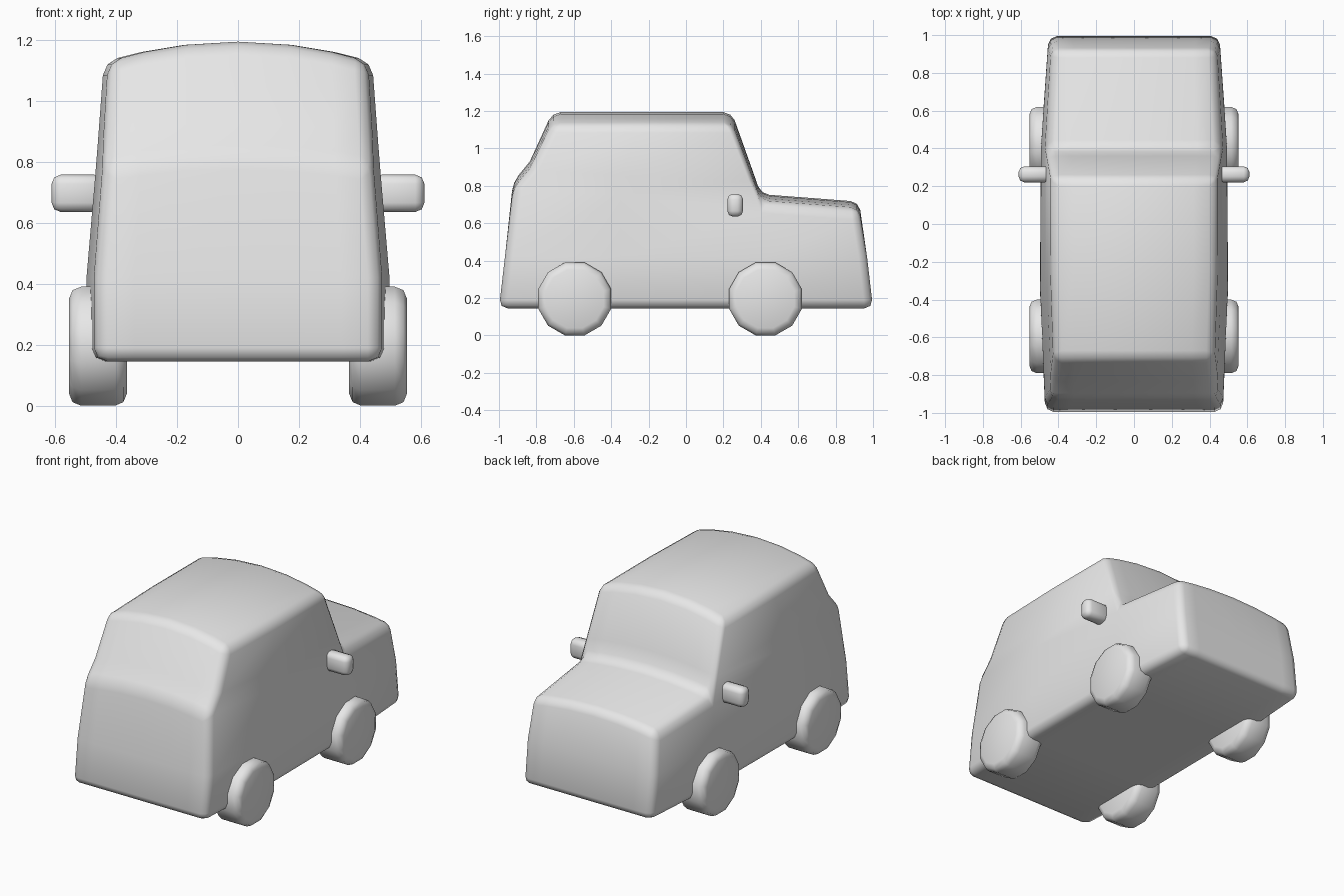
import bpy, bmesh, math
from mathutils import Matrix

if "Cube" in bpy.data.objects:
    bpy.data.objects.remove(bpy.data.objects["Cube"])

grey = bpy.data.materials.new("light_grey")
grey.use_nodes = True
grey.diffuse_color = (0.8, 0.8, 0.8, 1)
grey.node_tree.nodes["Principled BSDF"].inputs["Base Color"].default_value = (0.8, 0.8, 0.8, 1)


def finish(name, bm, bevel, segments, angle):
    """Turn a bmesh into a smooth object with rounded edges."""
    bmesh.ops.recalc_face_normals(bm, faces=bm.faces[:])
    for face in bm.faces:
        face.smooth = True
    mesh = bpy.data.meshes.new(name)
    bm.to_mesh(mesh)
    bm.free()
    mesh.materials.append(grey)
    obj = bpy.data.objects.new(name, mesh)
    bpy.context.collection.objects.link(obj)
    mod = obj.modifiers.new("rounded_edges", "BEVEL")
    mod.width = bevel
    mod.segments = segments
    mod.limit_method = "ANGLE"
    mod.angle_limit = math.radians(angle)
    return obj


# Body: side rows of (y, z) from sill to roof, plus the roof crown of each row
rows = [
    (0.0, [(-1.0, 0.145), (-0.35, 0.145), (0.41, 0.145), (1.0, 0.145)]),
    (0.0, [(-0.968, 0.42), (-0.35, 0.42), (0.41, 0.42), (0.968, 0.42)]),
    (0.04, [(-0.925, 0.82), (-0.35, 0.79), (0.40, 0.755), (0.925, 0.715)]),
    (0.045, [(-0.835, 0.93), (-0.35, 0.90), (0.36, 0.87)]),
    (0.065, [(-0.715, 1.193), (-0.24, 1.193), (0.245, 1.193)]),
]
stations = [-1, -0.72, -0.4, 0, 0.4, 0.72, 1]


def half_width(y, z):
    """Sides bulge at mid length and lean in towards the roof."""
    ends = (0.05 if y > 0 else 0.032) * y * y
    return 0.502 - ends - 0.055 * max(0, z - 0.4) / 0.72


def make_body():
    bm = bmesh.new()
    grid = {}
    for r, (crown, points) in enumerate(rows):
        for c, (y, z) in enumerate(points):
            for s, f in enumerate(stations):
                grid[s, r, c] = bm.verts.new((f * half_width(y, z), y, z - crown * f * f))
    # Faces used by one cell only form the outer shell
    shell = {}
    sides = [(0, 1, 3, 2), (4, 5, 7, 6), (0, 1, 5, 4), (2, 3, 7, 6), (0, 2, 6, 4), (1, 3, 7, 5)]
    for s in range(len(stations) - 1):
        for r in range(len(rows) - 1):
            for c in range(len(rows[r + 1][1]) - 1):
                k = [(s + a, r + b, c + d) for a in (0, 1) for b in (0, 1) for d in (0, 1)]
                for side in sides:
                    quad = tuple(k[i] for i in side)
                    shell.setdefault(frozenset(quad), []).append(quad)
    for quads in shell.values():
        if len(quads) == 1:
            bm.faces.new([grid[key] for key in quads[0]])
    loose = [v for v in bm.verts if not v.link_faces]
    bmesh.ops.delete(bm, geom=loose, context="VERTS")
    finish("car_body", bm, 0.045, 2, 20)


def make_wheel(name, x, y):
    # Half a side of turn lays a flat facet on the ground
    turn = Matrix.Rotation(math.pi / 12, 4, "X") @ Matrix.Rotation(math.pi / 2, 4, "Y")
    bm = bmesh.new()
    bmesh.ops.create_cone(bm, cap_ends=True, segments=12, radius1=0.202, radius2=0.202,
                          depth=0.19, matrix=turn)
    wheel = finish(name, bm, 0.04, 2, 40)
    wheel.location = (x, y, 0.195)


def make_mirror(name, x):
    bm = bmesh.new()
    bmesh.ops.create_cube(bm, size=1, matrix=Matrix.Diagonal((0.17, 0.084, 0.122, 1)))
    mirror = finish(name, bm, 0.03, 2, 40)
    mirror.location = (x, 0.263, 0.696)


make_body()
for side, sign in (("left", 1), ("right", -1)):
    make_wheel("wheel_hood_end_" + side, sign * 0.459, 0.425)
    make_wheel("wheel_tail_end_" + side, sign * 0.459, -0.595)
    make_mirror("side_mirror_" + side, sign * 0.526)
